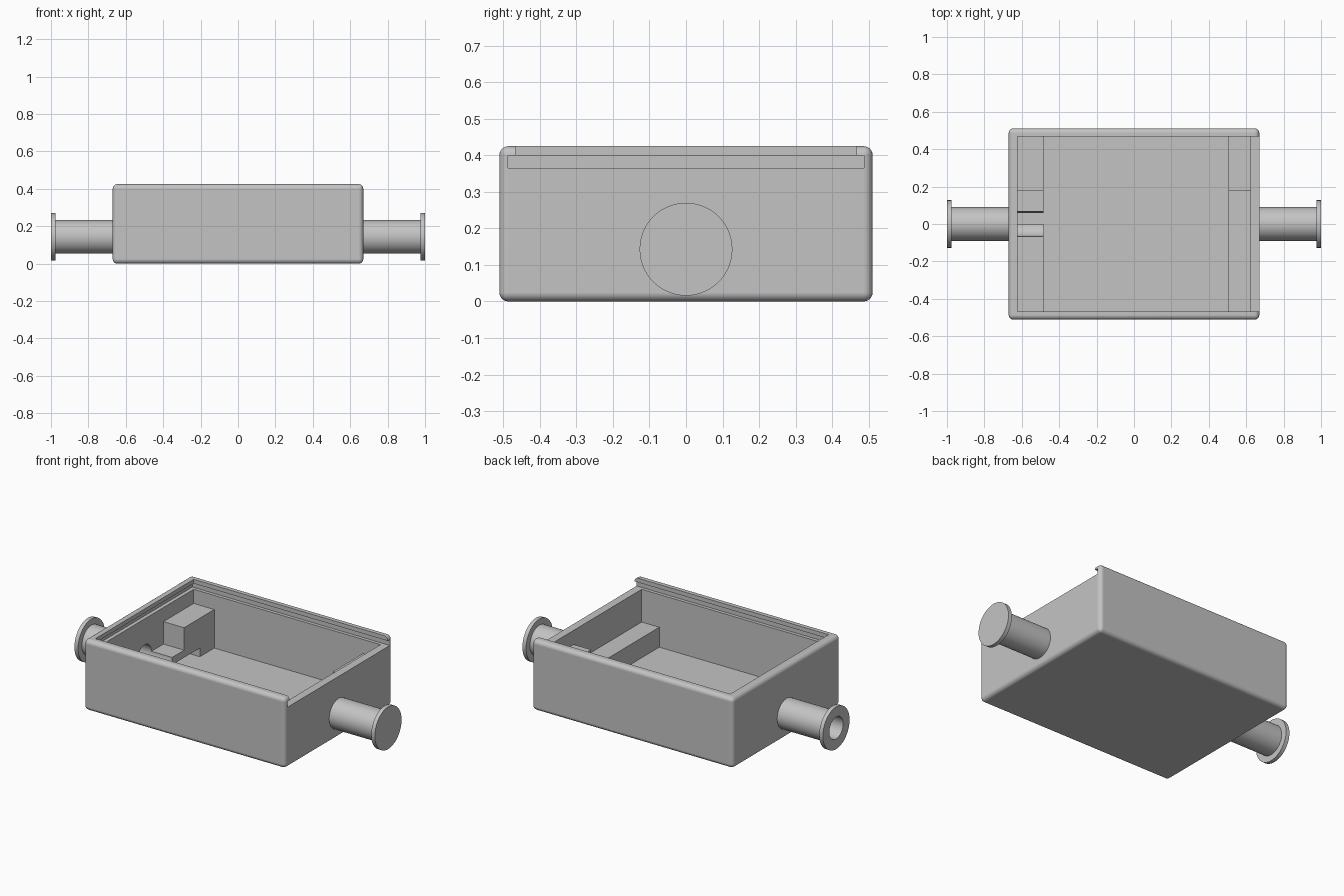
import bpy, math

if "Cube" in bpy.data.objects:
    bpy.data.objects.remove(bpy.data.objects["Cube"], do_unlink=True)

grey = bpy.data.materials.new("plain_grey")
grey.use_nodes = True
colour = (0.55, 0.55, 0.55, 1)
grey.diffuse_color = colour
grey.node_tree.nodes["Principled BSDF"].inputs["Base Color"].default_value = colour

PIPE_Z = 0.143
BORE = 0.066
FLOOR = 0.048
LEDGE = 0.145
TALL = 0.28
cutters = []


def box(name, x, y, z):
    """Box from (low, high) ranges on each axis."""
    bpy.ops.mesh.primitive_cube_add(size=1)
    ob = bpy.context.object
    ob.name = name
    for v in ob.data.vertices:
        for i, (lo, hi) in enumerate((x, y, z)):
            v.co[i] = lo if v.co[i] < 0 else hi
    ob.data.materials.append(grey)
    return ob


def rod(name, x0, x1, radius):
    """Cylinder along x at the pipe height."""
    bpy.ops.mesh.primitive_cylinder_add(vertices=64, radius=radius, depth=x1 - x0,
                                        location=((x0 + x1) / 2, 0, PIPE_Z),
                                        rotation=(0, math.pi / 2, 0))
    ob = bpy.context.object
    ob.name = name
    ob.data.materials.append(grey)
    return ob


def apply(ob, mod):
    bpy.context.view_layer.objects.active = ob
    bpy.ops.object.modifier_apply(modifier=mod.name)


def cut(ob, cutter):
    mod = ob.modifiers.new("cut", 'BOOLEAN')
    mod.operation = 'DIFFERENCE'
    mod.solver = 'EXACT'
    mod.object = cutter
    apply(ob, mod)
    if cutter not in cutters:
        cutters.append(cutter)


def smooth(ob):
    """Smooth the rounds while keeping the large faces flat."""
    bpy.ops.object.select_all(action='DESELECT')
    ob.select_set(True)
    bpy.context.view_layer.objects.active = ob
    bpy.ops.object.shade_smooth_by_angle(angle=math.radians(30))
    mod = ob.modifiers.new("flat_faces", 'WEIGHTED_NORMAL')
    mod.keep_sharp = True
    apply(ob, mod)


# Rounded tray with cavity, lid slot open at the +x end, and pipe bore
tray = box("tray", (-0.67, 0.67), (-0.511, 0.511), (0, 0.425))
bevel = tray.modifiers.new("round", 'BEVEL')
bevel.width = 0.025
bevel.segments = 6
apply(tray, bevel)

bore = rod("bore_cutter", -1.1, -0.4, BORE)
cut(tray, box("cavity_cutter", (-0.622, 0.622), (-0.467, 0.467), (FLOOR, 0.5)))
cut(tray, box("lid_slot_cutter", (-0.645, 0.8), (-0.487, 0.487), (0.365, 0.4)))
cut(tray, box("lid_opening_cutter", (-0.622, 0.8), (-0.467, 0.467), (0.38, 0.5)))
cut(tray, bore)
smooth(tray)

# Flanged pipes: the -x one is hollow, the +x one is solid
hollow_pipe = rod("hollow_pipe", -0.99, -0.64, 0.09)
hollow_flange = rod("hollow_flange", -1, -0.976, 0.127)
solid_pipe = rod("solid_pipe", 0.64, 0.99, 0.09)
solid_flange = rod("solid_flange", 0.976, 1, 0.127)
for part in (hollow_pipe, hollow_flange):
    cut(part, bore)
for part in (hollow_pipe, hollow_flange, solid_pipe, solid_flange):
    smooth(part)

# Supports beside the hollow pipe
near_x = (-0.632, -0.485)
cradle = box("pipe_cradle", near_x, (-0.475, 0), (FLOOR - 0.01, LEDGE))
shelf = box("raised_shelf", near_x, (0.058, 0.19), (0.1, LEDGE))
for part in (cradle, shelf):
    cut(part, bore)
    smooth(part)
box("raised_block", near_x, (0.18, 0.475), (0.1, TALL))
box("raised_block_foot", near_x, (0.33, 0.475), (FLOOR - 0.01, 0.11))

# Supports at the opposite end
far_x = (0.505, 0.632)
box("low_end_block", far_x, (-0.475, 0.19), (FLOOR - 0.01, 0.168))
box("tall_end_block", far_x, (0.18, 0.475), (FLOOR - 0.01, TALL))

# Remove the cutting tools
for c in cutters:
    bpy.data.objects.remove(c, do_unlink=True)
